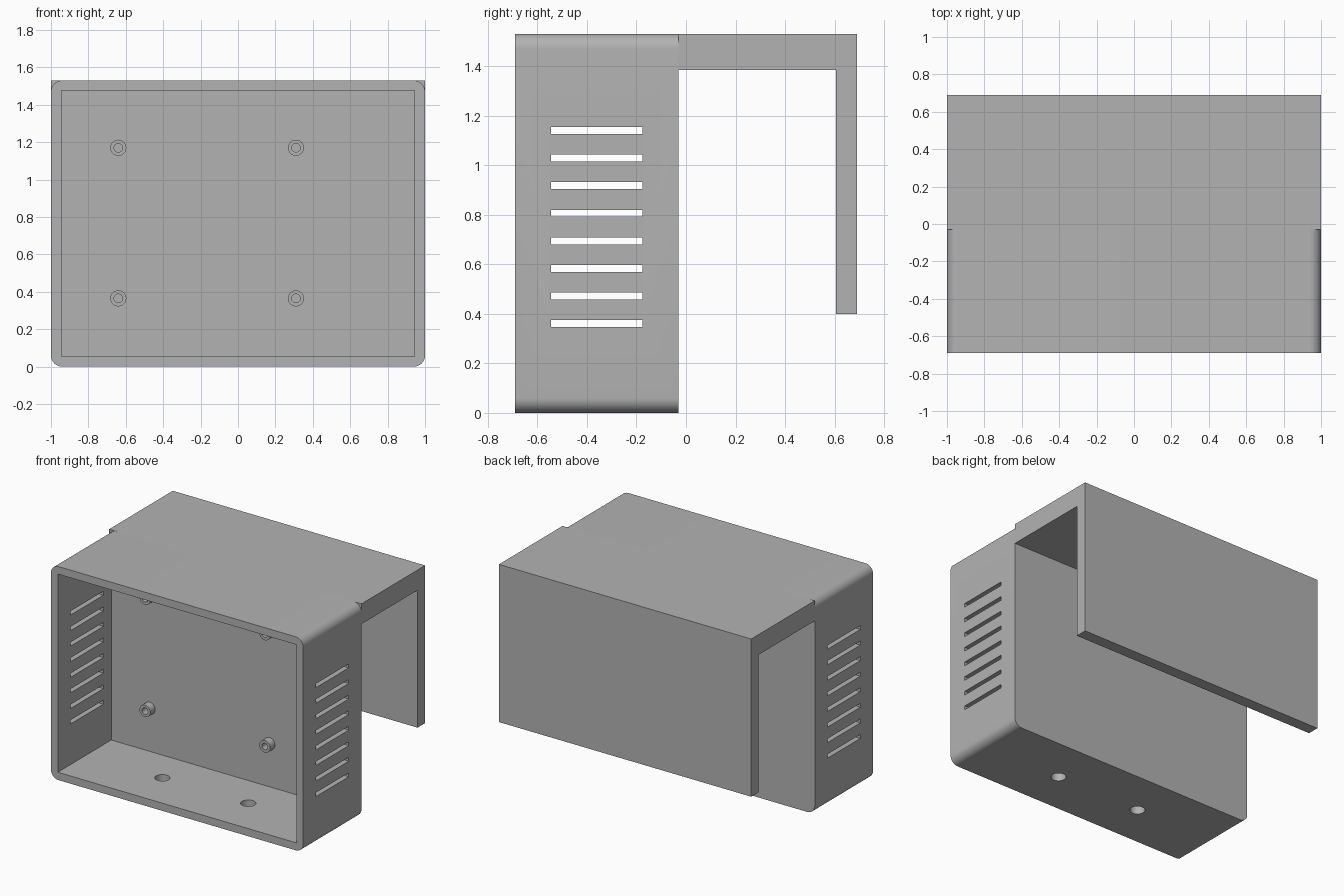
import bpy
import bmesh
import math
from mathutils import Matrix, Vector

if "Cube" in bpy.data.objects:
    bpy.data.objects.remove(bpy.data.objects["Cube"], do_unlink=True)

grey = bpy.data.materials.new("plain grey")
grey.use_nodes = True
colour = (0.45, 0.45, 0.45, 1)
grey.diffuse_color = colour
grey.node_tree.nodes["Principled BSDF"].inputs["Base Color"].default_value = colour

FRONT, BACK, TOP, WALL = -0.69, -0.03, 1.53, 0.055
FLOOR_Y = BACK - WALL  # inner face of the back wall


def finish(name, bm):
    bmesh.ops.recalc_face_normals(bm, faces=bm.faces)
    mesh = bpy.data.meshes.new(name)
    bm.to_mesh(mesh)
    bm.free()
    mesh.materials.append(grey)
    ob = bpy.data.objects.new(name, mesh)
    bpy.context.collection.objects.link(ob)
    return ob


def add_box(bm, lo, hi):
    lo, hi = Vector(lo), Vector(hi)
    mat = Matrix.Translation((lo + hi) / 2) @ Matrix.Diagonal((*(hi - lo), 1))
    return bmesh.ops.create_cube(bm, size=1, matrix=mat)["verts"]


def add_cylinder(bm, centre, radius, depth, rot=Matrix()):
    bmesh.ops.create_cone(bm, cap_ends=True, segments=32, radius1=radius, radius2=radius,
                          depth=depth, matrix=Matrix.Translation(centre) @ rot)


def activate(ob):
    bpy.ops.object.select_all(action='DESELECT')
    ob.select_set(True)
    bpy.context.view_layer.objects.active = ob


def cut(ob, cutter):
    mod = ob.modifiers.new("cut", 'BOOLEAN')
    mod.operation, mod.solver, mod.object = 'DIFFERENCE', 'EXACT', cutter
    activate(ob)
    bpy.ops.object.modifier_apply(modifier=mod.name)
    bpy.data.objects.remove(cutter, do_unlink=True)


# Enclosure with rounded long edges
bm = bmesh.new()
add_box(bm, (-1, FRONT, 0), (1, BACK, TOP))
long_edges = [e for e in bm.edges if abs(e.verts[0].co.y - e.verts[1].co.y) > 0.1]
bmesh.ops.bevel(bm, geom=long_edges, offset=0.06, segments=10, profile=0.5, affect='EDGES')
shell = finish("enclosure", bm)

# Open front cavity
bm = bmesh.new()
add_box(bm, (WALL - 1, FRONT - 0.1, WALL), (1 - WALL, FLOOR_Y, TOP - WALL))
cut(shell, finish("cavity_cutter", bm))

# Side vents and floor holes
bm = bmesh.new()
for i in range(8):
    z = 0.36 + i * 0.1115
    for side in (-1, 1):
        add_box(bm, (side - 0.1, -0.545, z - 0.014), (side + 0.1, -0.175, z + 0.014))
for x in (-0.34, 0.34):
    add_cylinder(bm, (x, -0.37, 0.02), 0.05, 0.2)
cut(shell, finish("opening_cutter", bm))
activate(shell)
bpy.ops.object.shade_smooth_by_angle(angle=math.radians(30))

# Hollow mounting posts on the back wall
turn = Matrix.Rotation(math.pi / 2, 4, 'X')
for x, side in ((-0.64, "right"), (0.31, "left")):
    for z, level in ((0.365, "lower"), (1.17, "upper")):
        bm = bmesh.new()
        add_cylinder(bm, (x, FLOOR_Y - 0.025, z), 0.043, 0.06, turn)
        post = finish(f"{level}_{side}_post", bm)
        bm = bmesh.new()
        add_cylinder(bm, (x, FLOOR_Y - 0.055, z), 0.023, 0.1, turn)
        cut(post, finish("bore_cutter", bm))
        activate(post)
        bpy.ops.object.shade_smooth_by_angle(angle=math.radians(30))

# Hook bracket: an L profile stretched across the full width
profile = [(BACK, TOP), (0.69, TOP), (0.69, 0.4), (0.605, 0.4), (0.605, 1.385), (BACK, 1.385)]
bm = bmesh.new()
face = bm.faces.new([bm.verts.new((-1, y, z)) for y, z in profile])
new = bmesh.ops.extrude_face_region(bm, geom=[face])["geom"]
bmesh.ops.translate(bm, vec=(2, 0, 0), verts=[v for v in new if isinstance(v, bmesh.types.BMVert)])
finish("hook_bracket", bm)
